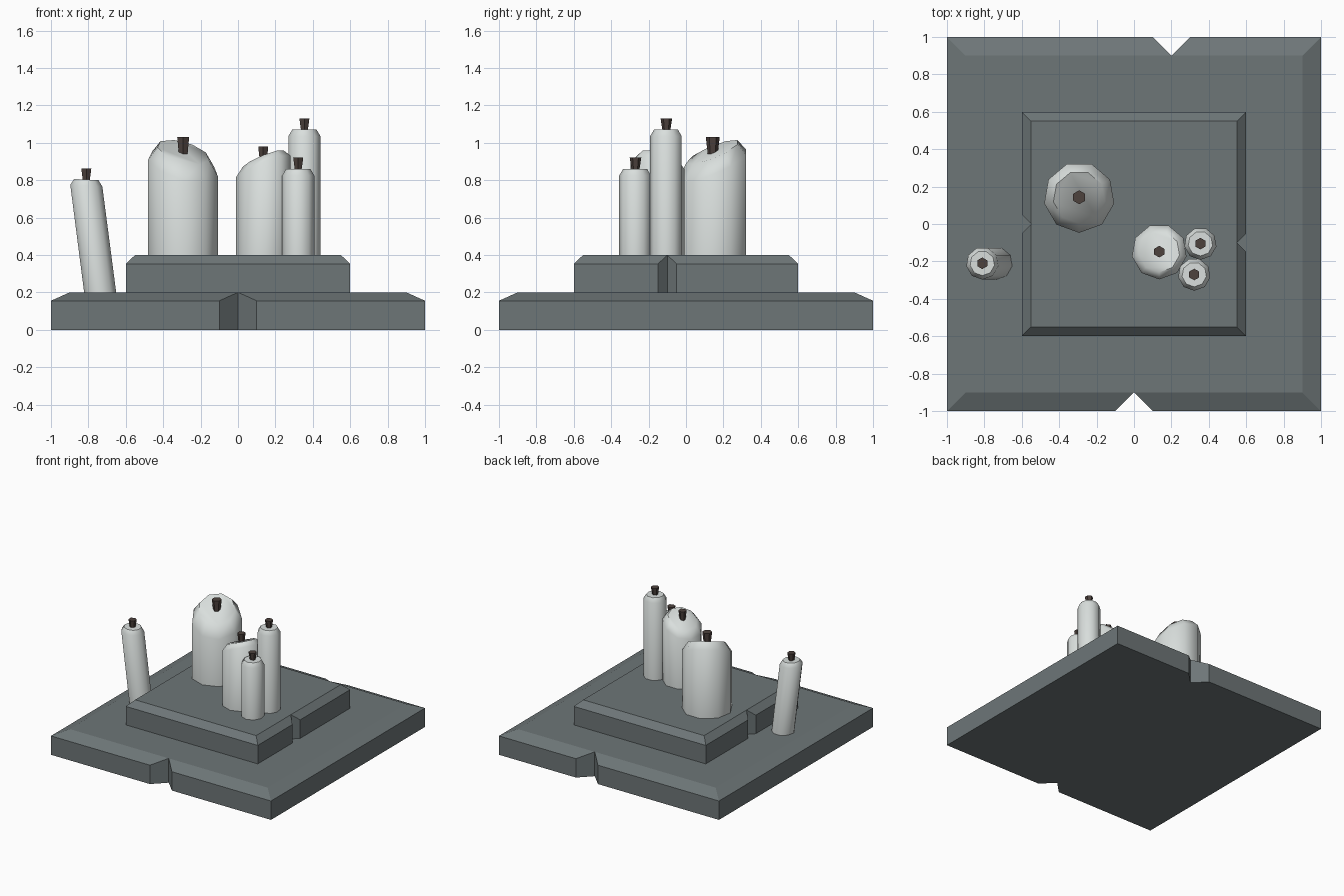
import bpy, bmesh, math
from mathutils import Vector, Matrix

if "Cube" in bpy.data.objects:
    bpy.data.objects.remove(bpy.data.objects["Cube"])


def material(name, rgb):
    m = bpy.data.materials.new(name)
    m.diffuse_color = (*rgb, 1)
    m.use_nodes = True
    m.node_tree.nodes["Principled BSDF"].inputs["Base Color"].default_value = m.diffuse_color
    return m


STONE = material("slate stone", (0.155, 0.182, 0.187))
WAX = material("pale wax", (0.70, 0.74, 0.725))
WICK = material("burnt wick", (0.075, 0.055, 0.048))


def skin(name, rings, mat, smooth_angle=None):
    """Join equal-length closed rings into a capped solid."""
    bm = bmesh.new()
    vr = [[bm.verts.new(p) for p in r] for r in rings]
    n = len(rings[0])
    for a, b in zip(vr, vr[1:]):
        for i in range(n):
            j = (i + 1) % n
            bm.faces.new((a[i], a[j], b[j], b[i]))
    bm.faces.new(vr[0][::-1])
    bm.faces.new(vr[-1])
    bmesh.ops.remove_doubles(bm, verts=bm.verts, dist=1e-4)
    bmesh.ops.recalc_face_normals(bm, faces=bm.faces)
    me = bpy.data.meshes.new(name)
    bm.to_mesh(me)
    bm.free()
    me.materials.append(mat)
    ob = bpy.data.objects.new(name, me)
    bpy.context.collection.objects.link(ob)
    if smooth_angle:
        bpy.ops.object.select_all(action='DESELECT')
        ob.select_set(True)
        bpy.context.view_layer.objects.active = ob
        bpy.ops.object.shade_smooth_by_angle(angle=math.radians(smooth_angle))
    return ob


def slab(name, half, z0, z_edge, z1, bevel, notches):
    """Square slab with sloped rim; notches = {side: offset along that side}."""
    low, mid, top = [], [], []
    inner = half - bevel
    for side in range(4):
        rot = Matrix.Rotation(side * math.pi / 2, 3, 'Z')

        def add(x, y, z, tx, ty):
            low.append(rot @ Vector((x, y, z0)))
            mid.append(rot @ Vector((x, y, z)))
            top.append(rot @ Vector((tx, ty, z1)))

        add(-half, -half, z_edge, -inner, -inner)
        if side in notches:
            t = notches[side]
            add(t - bevel, -half, z_edge, t, -inner)
            add(t, -inner, z1, t, -inner)
            add(t + bevel, -half, z_edge, t, -inner)
    return skin(name, [low, mid, top], STONE)


def ring(c, r, z, tilt=(0, 0), n=9):
    """Polygon ring; tilt gives the slope of its plane along x and y."""
    pts = []
    for i in range(n):
        a = -math.pi / 2 + i * 2 * math.pi / n
        x, y = r * math.cos(a), r * math.sin(a)
        pts.append((c[0] + x, c[1] + y, z + tilt[0] * x + tilt[1] * y))
    return pts


def candle(name, base, z0, r, z_rim, z_top, r_top, wick_z, tilt=(0, 0),
           lean=0.0, wick_r=(0.02, 0.031)):
    """Wax body with a bevelled top and a flared six-sided wick."""
    tip = (base[0] + lean, base[1])
    skin(name, [ring(base, r, z0), ring(tip, r, z_rim, tilt),
                ring(tip, r_top, z_top, tilt)], WAX, 50)
    skin(name + "_wick", [ring(tip, wick_r[0], wick_z[0], n=6),
                          ring(tip, wick_r[1], wick_z[1], n=6)], WICK)


# stepped stone plinth with chipped edges
slab("lower_slab", 1.0, 0.0, 0.155, 0.2, 0.1, {0: 0.0, 2: -0.2})
slab("upper_slab", 0.6, 0.2, 0.352, 0.4, 0.05, {1: -0.1, 3: 0.0})

# thick candles with slanted tops
candle("large_candle", (-0.293, 0.143), 0.4, 0.19, 0.876, 0.95, 0.14,
       (0.915, 1.03), tilt=(-0.25, 0.4), wick_r=(0.024, 0.037))
candle("medium_candle", (0.135, -0.148), 0.4, 0.148, 0.868, 0.912, 0.11,
       (0.89, 0.98), tilt=(0.4, -0.2))

# thin candles
candle("tall_thin_candle", (0.355, -0.105), 0.4, 0.087, 1.035, 1.07, 0.066,
       (1.06, 1.13))
candle("short_thin_candle", (0.322, -0.27), 0.4, 0.087, 0.825, 0.86, 0.066,
       (0.85, 0.92))
candle("leaning_candle", (-0.737, -0.21), 0.2, 0.087, 0.77, 0.803, 0.066,
       (0.79, 0.862), tilt=(-0.05, 0), lean=-0.074)
